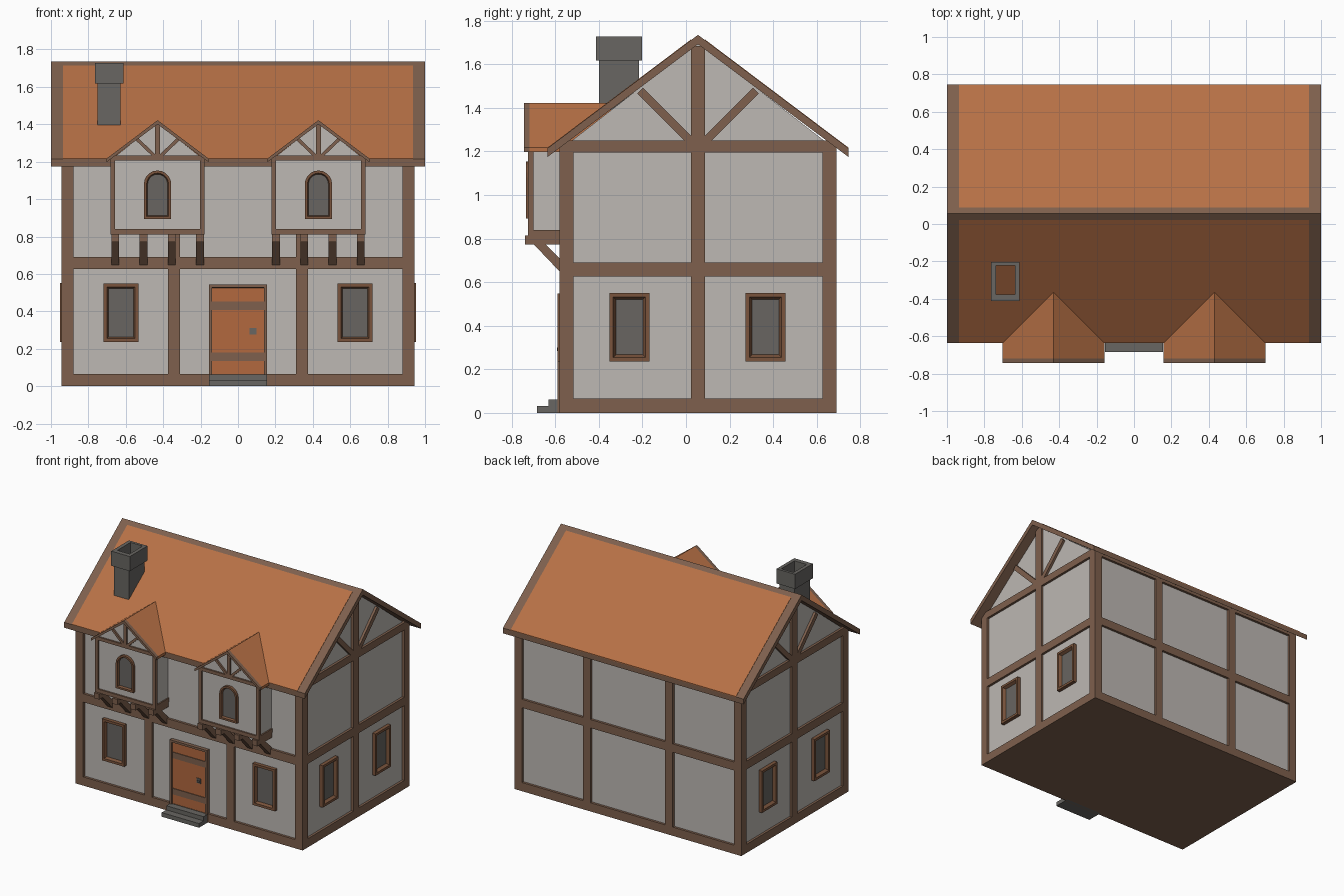
import bpy, bmesh, math
from mathutils import Vector

if "Cube" in bpy.data.objects:
    bpy.data.objects.remove(bpy.data.objects["Cube"])


def material(name, r, g, b):
    m = bpy.data.materials.new(name)
    m.diffuse_color = [((c / 255 + 0.055) / 1.055) ** 2.4 for c in (r, g, b)] + [1]
    m.use_nodes = True
    m.node_tree.nodes["Principled BSDF"].inputs["Base Color"].default_value = m.diffuse_color
    return m


PLASTER = material("plaster", 189, 184, 179)
TIMBER = material("timber", 126, 96, 77)
TILE = material("roof tile", 183, 113, 70)
STONE = material("stone", 104, 102, 98)
GLASS = material("window glass", 104, 101, 97)
FRAME = material("window frame", 122, 84, 60)
DOOR = material("door wood", 178, 104, 62)


def loft(name, loops, mats, cyclic=False):
    """Skin a row of equal loops; the last cap takes the second material."""
    bm = bmesh.new()
    rows = [[bm.verts.new(p) for p in loop] for loop in loops]
    n = len(rows[0])
    pairs = list(zip(rows, rows[1:])) + ([(rows[-1], rows[0])] if cyclic else [])
    for a, b in pairs:
        for i in range(n):
            j = (i + 1) % n
            bm.faces.new((a[i], a[j], b[j], b[i]))
    if not cyclic:
        bm.faces.new(rows[0])
        bm.faces.new(rows[-1]).material_index = len(mats) - 1
    bmesh.ops.recalc_face_normals(bm, faces=bm.faces)
    me = bpy.data.meshes.new(name)
    bm.to_mesh(me)
    bm.free()
    for m in mats:
        me.materials.append(m)
    ob = bpy.data.objects.new(name, me)
    bpy.context.collection.objects.link(ob)
    return ob


def prism(name, pts, axis, a, b, mat):
    """Extrude a (y, z) or (x, z) outline along x or y."""
    def at(p, t):
        return (t, p[0], p[1]) if axis == 'x' else (p[0], t, p[1])
    return loft(name, [[at(p, a) for p in pts], [at(p, b) for p in pts]], [mat])


def box(name, x0, x1, y0, y1, z0, z1, mat):
    return prism(name, [(x0, z0), (x1, z0), (x1, z1), (x0, z1)], 'y', y0, y1, mat)


def strut(name, p, q, width, axis, a, b, mat):
    p, q = Vector(p), Vector(q)
    d = (q - p).normalized() * width / 2
    n = Vector((-d.y, d.x))
    prism(name, [p - n, q - n, q + n, p + n], axis, a, b, mat)


def rect(w, h):
    return lambda i: [(-w/2 + i, i), (w/2 - i, i), (w/2 - i, h - i), (-w/2 + i, h - i)]


def arch(w, h):
    def outline(i):
        r, s = w / 2 - i, h - w / 2
        arc = [(r * math.cos(math.pi * k / 10), s + r * math.sin(math.pi * k / 10)) for k in range(11)]
        return [(-r, i), (r, i)] + arc
    return outline


def framed(name, outline, place, back, front, sunk, w, bevel, mats):
    """Frame with a sloped inner lip around a sunken pane."""
    steps = [(0, back), (0, front), (w, front), (w + bevel, sunk)]
    loft(name, [[place(u, v, d) for u, v in outline(i)] for i, d in steps], mats)


X, Y0, Y1, YC = 0.943, -0.58, 0.69, 0.055
IN = 0.018                      # depth of the panels behind the timbers

# Plastered body with gables
prism("plaster_body", [(Y0 + IN, 0.03), (Y1 - IN, 0.03), (Y1 - IN, 1.22), (YC, 1.70), (Y0 + IN, 1.22)],
      'x', -X + IN, X - IN, PLASTER)

# Horizontal timbers all round
for name, z0, z1 in (("sill_beam", 0, 0.065), ("middle_beam", 0.627, 0.69), ("top_beam", 1.195, 1.25)):
    box(name, -X, X, Y0, Y1, z0, z1, TIMBER)

# Posts
for s in (-1, 1):
    for y0, y1 in ((Y0, Y0 + 0.063), (Y1 - 0.063, Y1)):
        box("corner_post", s * X, s * (X - 0.063), y0, y1, 0, 1.21, TIMBER)
        box("wall_post", s * 0.31, s * 0.373, y0, y1, 0, 1.21, TIMBER)
    box("gable_post", s * X, s * (X - 0.06), YC - 0.0325, YC + 0.0325, 0, 1.685, TIMBER)
    for t in (-1, 1):
        strut("gable_brace", (YC + t * 0.035, 1.249), (YC + t * 0.265, 1.479), 0.037, 'x',
              s * X, s * (X - 0.05), TIMBER)

# Main roof with timber edge and tiled slopes
RZ, EZ, RW = 1.735, 1.215, 0.69
K = (RZ - EZ) / RW
prism("roof_frame", [(YC - RW, EZ), (YC, RZ), (YC + RW, EZ), (YC + RW, EZ - 0.04), (YC, RZ - 0.043),
                     (YC - RW, EZ - 0.04)], 'x', -1, 1, TIMBER)
for s in (-1, 1):
    prism("roof_tiles", [(YC + s * d, RZ - K * d + h) for d, h in
                         ((0.033, -0.01), (0.033, 0.003), (RW, 0.003), (RW, -0.004))], 'x', -0.936, 0.936, TILE)


# Ground floor windows
def front_place(cx, z):
    return lambda u, v, d: (cx + u, -d, z + v)


def side_place(s, cy, z):
    return lambda u, v, d: (s * d, cy + u, z + v)


for s in (-1, 1):
    framed("front_window", rect(0.186, 0.312), front_place(s * 0.626, 0.237), 0.54, 0.589, 0.568,
           0.018, 0.009, [FRAME, GLASS])
    for cy in (-0.26, 0.365):
        framed("side_window", rect(0.184, 0.314), side_place(s, cy, 0.237), 0.90, 0.952, 0.931,
               0.018, 0.012, [FRAME, GLASS])

# Door with straps, handle and steps
framed("door", rect(0.31, 0.543), front_place(0, 0), 0.54, 0.589, 0.578, 0.016, 0.001, [TIMBER, DOOR])
for z in (0.135, 0.407):
    box("door_strap", -0.138, 0.138, -0.583, -0.57, z, z + 0.045, TIMBER)
box("handle_plate", 0.062, 0.098, -0.584, -0.57, 0.275, 0.311, STONE)
box("handle_knob", 0.073, 0.089, -0.592, -0.57, 0.283, 0.299, STONE)
box("upper_step", -0.155, 0.155, -0.63, -0.56, 0, 0.062, STONE)
box("lower_step", -0.155, 0.155, -0.684, -0.56, 0, 0.031, STONE)


# Chimney: hollow shaft with wider cap
def ring(x0, x1, y0, y1, z):
    return [(x0, y0, z), (x1, y0, z), (x1, y1, z), (x0, y1, z)]


SHAFT, CAP, HOLE = (-0.75, -0.627, -0.40, -0.215), (-0.765, -0.611, -0.412, -0.202), (-0.738, -0.637, -0.378, -0.222)
loft("chimney", [ring(*r, z) for r, z in ((SHAFT, 1.36), (SHAFT, 1.618), (CAP, 1.618), (CAP, 1.728),
                                          (HOLE, 1.728), (HOLE, 1.36))], [STONE], cyclic=True)

# Two overhanging dormers
for c in (-0.43, 0.43):
    H = 0.252
    prism("dormer_wall", [(c - H + 0.01, 0.82), (c + H - 0.01, 0.82), (c + H - 0.01, 1.217), (c, 1.405),
                          (c - H + 0.01, 1.217)], 'y', -0.713, -0.54, PLASTER)
    box("dormer_base_beam", c - H, c + H, -0.725, -0.54, 0.812, 0.84, TIMBER)
    box("dormer_top_beam", c - H, c + H, -0.725, -0.54, 1.207, 1.232, TIMBER)
    box("dormer_king_post", c - 0.0125, c + 0.0125, -0.725, -0.70, 1.21, 1.40, TIMBER)
    for s in (-1, 1):
        box("dormer_post", c + s * H, c + s * (H - 0.025), -0.725, -0.70, 0.82, 1.22, TIMBER)
        strut("dormer_brace", (c + s * 0.01, 1.225), (c + s * 0.115, 1.325), 0.018, 'y', -0.725, -0.70, TIMBER)
    # roof: timber verge in front, tiles running back into the main roof
    chevron = [(c - 0.272, 1.217), (c, 1.422), (c + 0.272, 1.217), (c + 0.272, 1.198), (c, 1.400), (c - 0.272, 1.198)]
    prism("dormer_verge", chevron, 'y', -0.744, -0.718, TIMBER)
    prism("dormer_roof", chevron, 'y', -0.718, -0.345, TILE)
    framed("dormer_window", arch(0.146, 0.26), front_place(c, 0.893), 0.70, 0.734, 0.718,
           0.014, 0.006, [FRAME, GLASS])
    # brackets underneath
    for dx in (-0.226, -0.076, 0.076, 0.226):
        x = c + dx
        box("bracket_beam", x - 0.021, x + 0.021, -0.74, -0.55, 0.772, 0.814, TIMBER)
        prism("bracket_strut", [(-0.70, 0.775), (-0.645, 0.775), (-0.56, 0.69), (-0.56, 0.628)], 'x',
              x - 0.021, x + 0.021, TIMBER)
